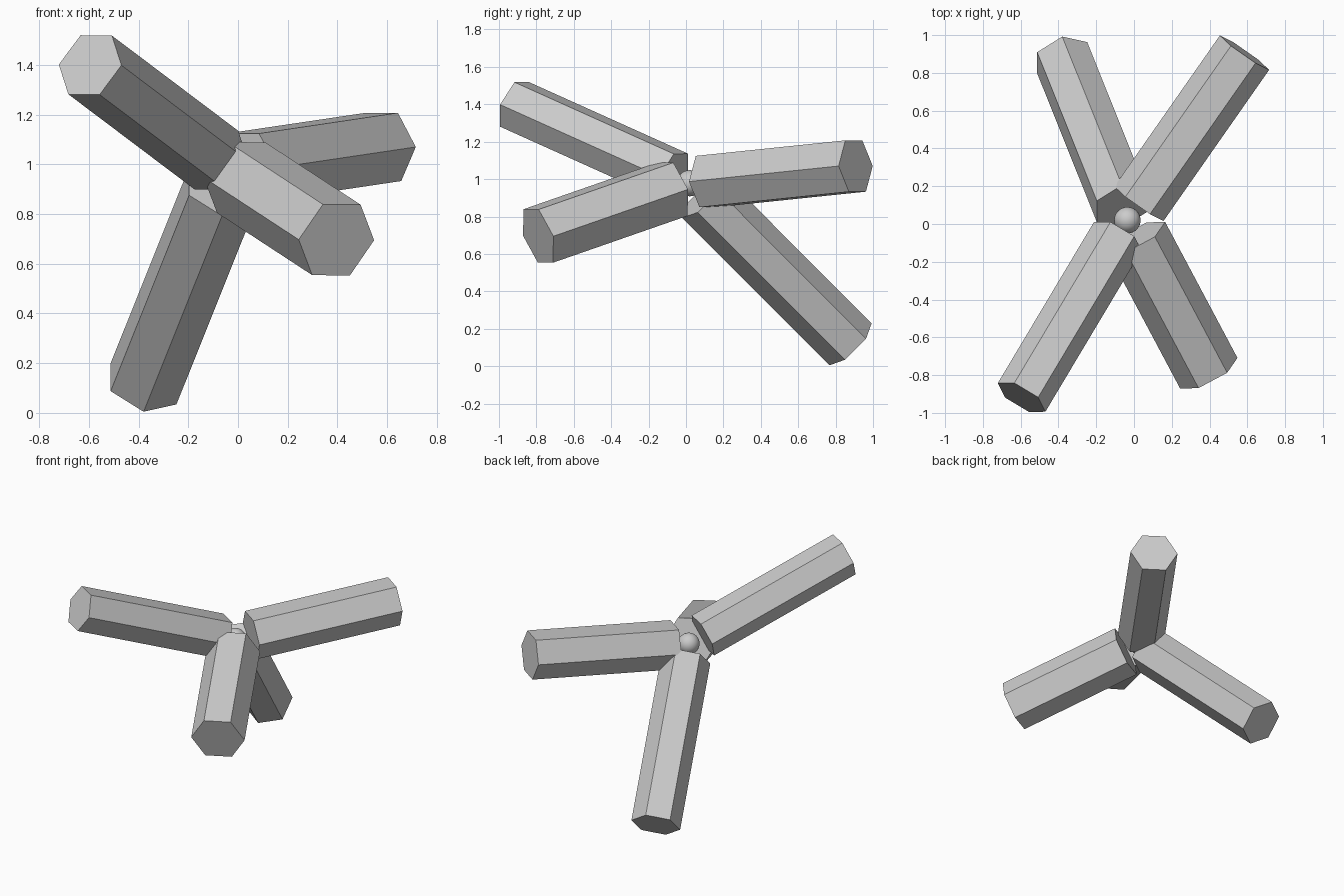
import bpy
import bmesh
from mathutils import Vector, Matrix

cube = bpy.data.objects.get("Cube")
if cube:
    bpy.data.objects.remove(cube, do_unlink=True)

grey = bpy.data.materials.new("light grey")
grey.use_nodes = True
color = (0.6, 0.6, 0.6, 1)
grey.diffuse_color = color
grey.node_tree.nodes["Principled BSDF"].inputs["Base Color"].default_value = color

HUB = Vector((-0.035, 0.02, 0.978))
GAP = 0.107


def add_object(name, bm):
    mesh = bpy.data.meshes.new(name)
    bm.to_mesh(mesh)
    bm.free()
    mesh.materials.append(grey)
    obj = bpy.data.objects.new(name, mesh)
    bpy.context.collection.objects.link(obj)
    return obj


def hex_arm(name, tip, radius, corner):
    """Capped six-sided bar from near the hub to tip; corner aims one edge."""
    tip = Vector(tip)
    axis = (tip - HUB).normalized()
    start = HUB + axis * GAP
    u = Vector(corner)
    u = (u - axis * u.dot(axis)).normalized()
    v = axis.cross(u)
    frame = Matrix((u, v, axis)).transposed().to_4x4()
    frame.translation = (start + tip) / 2
    bm = bmesh.new()
    bmesh.ops.create_cone(bm, cap_ends=True, segments=6, radius1=radius,
                          radius2=radius, depth=(tip - start).length, matrix=frame)
    # Put a corner, rather than a flat, on the chosen direction
    first = min((w.co - tip).normalized().angle(u) for w in bm.verts
                if (w.co - tip).length < radius * 1.1)
    if first > 0.1:
        turn = Matrix.Rotation(first, 3, axis)
        bmesh.ops.rotate(bm, cent=tip, matrix=turn, verts=bm.verts[:])
    return add_object(name, bm)


# Four arms spreading from the hub
hex_arm("upper_front_arm", (-0.595, -0.918, 1.40), 0.147, (-0.125, 0.08, 0))
hex_arm("lower_front_arm", (0.396, -0.79, 0.696), 0.172, (0.15, 0.085, 0))
hex_arm("level_back_arm", (0.585, 0.907, 1.07), 0.159, (0.13, -0.09, 0))
hex_arm("lower_back_arm", (-0.38, 0.88, 0.117), 0.159, (0, 1, 1))

# Small ball at the meeting point
ball = bmesh.new()
bmesh.ops.create_uvsphere(ball, u_segments=32, v_segments=16, radius=0.07,
                          matrix=Matrix.Translation(HUB))
for face in ball.faces:
    face.smooth = True
add_object("hub_ball", ball)
